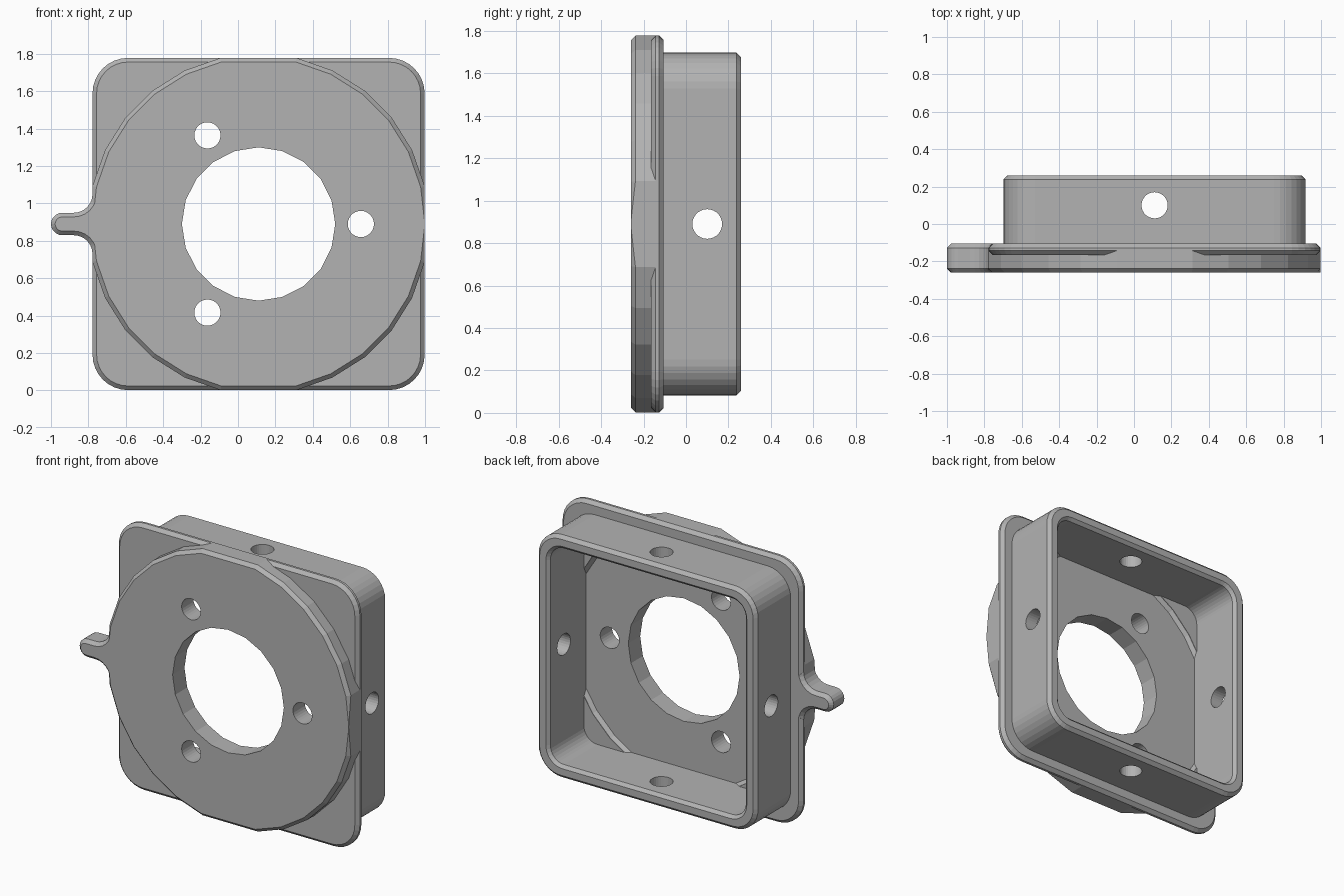
import bpy, bmesh, math
from mathutils import Matrix

if "Cube" in bpy.data.objects:
    bpy.data.objects.remove(bpy.data.objects["Cube"], do_unlink=True)

CX, CZ = 0.11, 0.89      # centre of the plate
HALF = 0.888             # half width of the flange
FRONT, BACK = -0.26, 0.26
FLANGE_BACK = -0.105
CH = 0.022               # edge chamfer

grey = bpy.data.materials.new("grey_plastic")
grey.use_nodes = True
colour = (0.45, 0.45, 0.45, 1)
grey.diffuse_color = colour
grey.node_tree.nodes["Principled BSDF"].inputs["Base Color"].default_value = colour


def arc(cx, cz, r, a0, a1, n):
    angles = [math.radians(a0 + (a1 - a0) * i / n) for i in range(n + 1)]
    return [(cx + r * math.cos(a), cz + r * math.sin(a)) for a in angles]


def circle(r, n, cx=CX, cz=CZ):
    return arc(cx, cz, r, 0, 360, n)[:-1]


def rounded(half, r, n=8):
    pts = []
    for i, (sx, sz) in enumerate([(1, 1), (-1, 1), (-1, -1), (1, -1)]):
        pts += arc(CX + sx * (half - r), CZ + sz * (half - r), r, 90 * i, 90 * i + 90, n)
    return pts


def rect(hx, hz):
    return [(CX - hx, CZ - hz), (CX + hx, CZ - hz), (CX + hx, CZ + hz), (CX - hx, CZ + hz)]


def prism(name, pts, y0, y1, front=0, back=0):
    """Extrude an x-z outline along y, with optional chamfered ends."""
    bm = bmesh.new()
    face = bm.faces.new([bm.verts.new((x, y0, z)) for x, z in pts])
    ext = bmesh.ops.extrude_face_region(bm, geom=[face])["geom"]
    for v in ext:
        if isinstance(v, bmesh.types.BMVert):
            v.co.y = y1
    bmesh.ops.recalc_face_normals(bm, faces=bm.faces[:])
    for y, size in ((y0, front), (y1, back)):
        if size:
            rim = [e for e in bm.edges if all(abs(v.co.y - y) < 1e-5 for v in e.verts)]
            bmesh.ops.bevel(bm, geom=rim, offset=size, segments=1, profile=0.5,
                            affect='EDGES', offset_type='OFFSET')
    bmesh.ops.recalc_face_normals(bm, faces=bm.faces[:])
    mesh = bpy.data.meshes.new(name)
    bm.to_mesh(mesh)
    bm.free()
    mesh.materials.append(grey)
    ob = bpy.data.objects.new(name, mesh)
    bpy.context.collection.objects.link(ob)
    return ob


def combine(target, other, operation):
    mod = target.modifiers.new("combine", 'BOOLEAN')
    mod.operation, mod.solver, mod.object = operation, 'EXACT', other
    bpy.context.view_layer.update()
    with bpy.context.temp_override(object=target, active_object=target):
        bpy.ops.object.modifier_apply(modifier=mod.name)
    bpy.data.objects.remove(other, do_unlink=True)


# square flange and the frame wall behind it
housing = prism("housing", rounded(HALF, 0.19), -0.165, FLANGE_BACK, CH, CH)
frame = prism("frame", rounded(0.808, 0.17), -0.15, BACK, 0, CH)

# faceted front disc, trimmed flush with the flange sides
disc = prism("disc", circle(0.911, 28), FRONT, -0.13, CH)
combine(disc, prism("trim_height", rect(1.2, HALF), FRONT, 0, CH), 'INTERSECT')
combine(disc, prism("trim_width", rect(HALF, 1.2), -0.4, 0), 'INTERSECT')

# side tab with a round tip and filleted root
tip, root = -0.94, CX - HALF
outline = (arc(root - 0.1, CZ + 0.16, 0.1, 0, -90, 6)
           + arc(tip, CZ, 0.06, 90, 270, 10)
           + arc(root - 0.1, CZ - 0.16, 0.1, 90, 0, 6)
           + [(root + 0.1, CZ - 0.16), (root + 0.1, CZ + 0.16)])
tab = prism("tab", outline, FRONT, FLANGE_BACK, CH, CH)

for part in (frame, disc, tab):
    combine(housing, part, 'UNION')

# hollow interior, round floor recess and chamfered inner rim
recess = prism("floor_recess", circle(0.84, 28), -0.135, 0, CH)
combine(recess, prism("recess_trim", rounded(0.72, 0.1), -0.3, 0.1), 'INTERSECT')
cavity = prism("cavity", rounded(0.72, 0.1), -0.11, 0.4)
flare = prism("rim_flare", rounded(0.80, 0.18), 0.24, 0.4, 0.08)
for cutter in (cavity, recess, flare):
    combine(housing, cutter, 'DIFFERENCE')

# centre opening and three mounting holes
combine(housing, prism("centre_cut", circle(0.41, 20), -0.5, 0.1), 'DIFFERENCE')
for a in (0, 120, 240):
    x = CX + 0.547 * math.cos(math.radians(a))
    z = CZ + 0.547 * math.sin(math.radians(a))
    combine(housing, prism("mount_cut", circle(0.07, 28, x, z), -0.5, 0.1), 'DIFFERENCE')

# cross holes through the four walls
for axis in 'YX':
    drill = prism("wall_cut", circle(0.07, 28, 0, 0), -1.2, 1.2)
    turn = Matrix.Rotation(math.pi / 2, 4, 'Z' if axis == 'Y' else 'X')
    drill.data.transform(Matrix.Translation((CX, 0.1, CZ)) @ turn)
    combine(housing, drill, 'DIFFERENCE')
